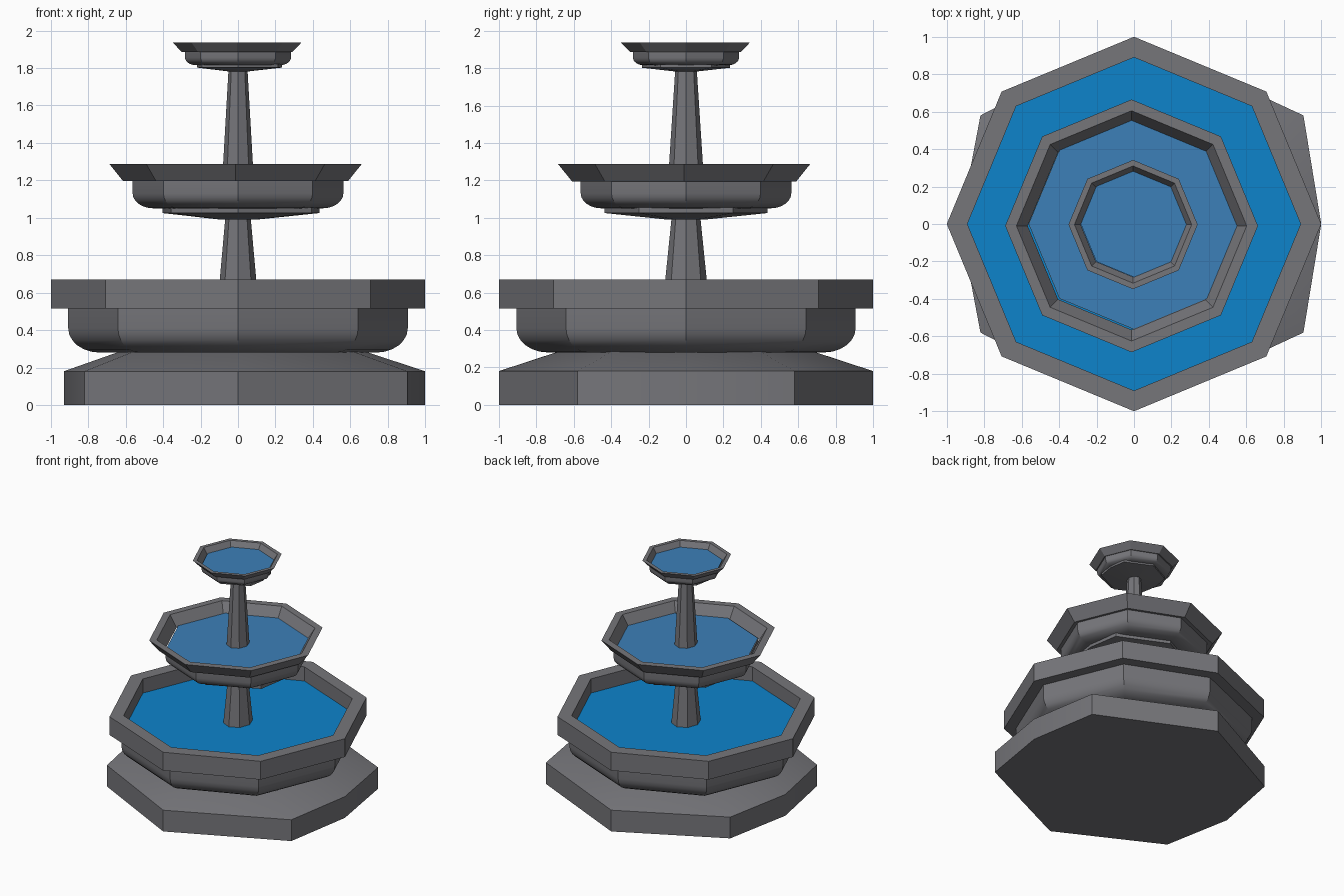
import bpy, bmesh
from math import sin, cos, pi, radians

cube = bpy.data.objects.get("Cube")
if cube:
    bpy.data.objects.remove(cube)


def material(name, rgb):
    m = bpy.data.materials.new(name)
    m.use_nodes = True
    m.diffuse_color = (*rgb, 1)
    bsdf = next(n for n in m.node_tree.nodes if n.type == 'BSDF_PRINCIPLED')
    bsdf.inputs["Base Color"].default_value = (*rgb, 1)
    return m


stone = material("grey stone", (0.18, 0.18, 0.195))
deep_water = material("bright blue water", (0.004, 0.23, 0.60))
pale_water = material("soft blue water", (0.045, 0.215, 0.48))

# Plan outlines: a regular octagon and the uneven plinth outline
octagon = [(cos(i * pi / 4), sin(i * pi / 4)) for i in range(8)]
plinth_plan = [(1, 0), (0.905, 0.58), (0, 1), (-0.82, 0.58),
               (-0.93, 0), (-0.82, -0.58), (0, -1), (0.905, -0.58)]


def loft(name, profile, plan=octagon, mat=stone, ring=False, centre=(0, 0), squash=1):
    """Stack scaled copies of a plan along (radius, height) steps."""
    bm = bmesh.new()
    loops = [[bm.verts.new((centre[0] + x * r * squash, centre[1] + y * r, z))
              for x, y in plan] for r, z in profile]
    pairs = list(zip(loops, loops[1:]))
    if ring:
        pairs.append((loops[-1], loops[0]))
    else:
        bm.faces.new(loops[0])
        if len(loops) > 1:
            bm.faces.new(loops[-1])
    for a, b in pairs:
        for i in range(len(plan)):
            j = (i + 1) % len(plan)
            bm.faces.new((a[i], a[j], b[j], b[i]))
    if len(loops) > 1:
        bmesh.ops.recalc_face_normals(bm, faces=bm.faces)
    mesh = bpy.data.meshes.new(name)
    bm.to_mesh(mesh)
    bm.free()
    mesh.materials.append(mat)
    obj = bpy.data.objects.new(name, mesh)
    bpy.context.collection.objects.link(obj)
    bpy.ops.object.select_all(action='DESELECT')
    obj.select_set(True)
    bpy.context.view_layer.objects.active = obj
    bpy.ops.object.shade_smooth_by_angle(angle=radians(25))
    return obj


def bowl_profile(r_foot, r_side, z_foot, z_curve, z_top, steps=6):
    """Rounded underside rising into an upright side."""
    curve = [(r_foot + (r_side - r_foot) * sin(t), z_curve - (z_curve - z_foot) * cos(t))
             for t in (i * pi / 2 / steps for i in range(steps + 1))]
    return curve + [(r_side, z_top)]


# Plinth
loft("plinth", [(1, 0), (1, 0.18), (0.68, 0.285)], plan=plinth_plan)

# Lower basin
loft("lower_basin", bowl_profile(0.74, 0.907, 0.28, 0.41, 0.52))
loft("lower_rim", [(1, 0.515), (1, 0.67), (0.89, 0.67), (0.89, 0.515)], ring=True)
loft("lower_water", [(0.895, 0.55)], mat=deep_water)

# Lower pillar
loft("lower_pillar", [(0.125, 0.53), (0.077, 1.0)], squash=0.88)

# Middle basin with its spreading foot
loft("middle_foot", [(0.1, 0.99), (0.435, 1.025), (0.435, 1.055)], plan=plinth_plan)
loft("middle_basin", bowl_profile(0.45, 0.563, 1.05, 1.13, 1.2))
loft("middle_rim", [(0.6, 1.195), (0.675, 1.288), (0.615, 1.288), (0.555, 1.195)],
     ring=True, centre=(-0.013, -0.01))
loft("middle_water", [(0.56, 1.208)], mat=pale_water)

# Upper pillar
loft("upper_pillar", [(0.096, 1.2), (0.057, 1.8)], squash=0.88)

# Top basin with its spreading foot
loft("top_foot", [(0.06, 1.782), (0.235, 1.802), (0.235, 1.82)], plan=plinth_plan)
loft("top_basin", bowl_profile(0.225, 0.283, 1.815, 1.855, 1.888))
loft("top_rim", [(0.295, 1.885), (0.345, 1.937), (0.313, 1.937), (0.28, 1.885)],
     ring=True, centre=(-0.005, -0.003))
loft("top_water", [(0.284, 1.893)], mat=pale_water)
